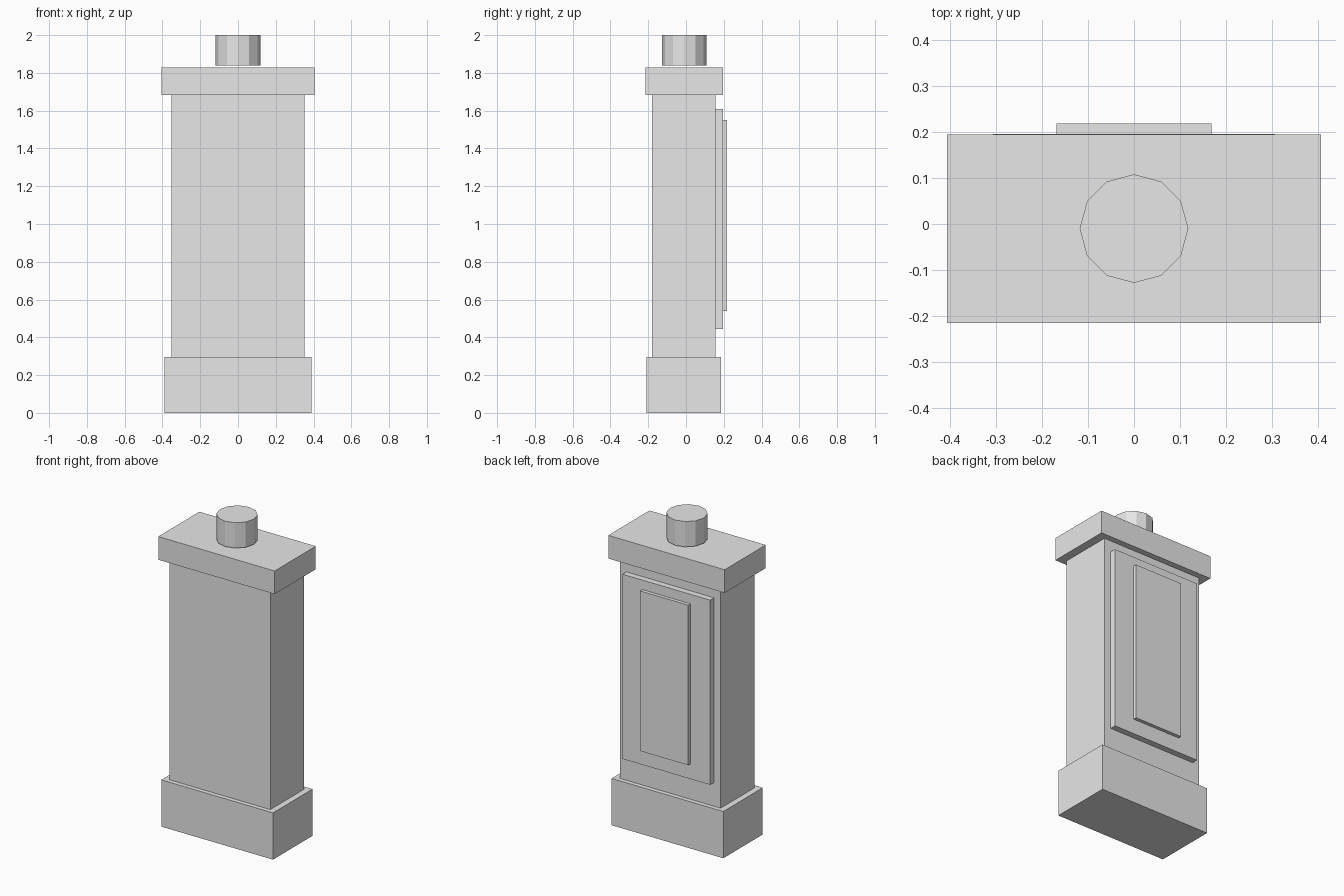
import bpy
import math

cube = bpy.data.objects.get("Cube")
if cube:
    bpy.data.objects.remove(cube, do_unlink=True)

# One plain grey for the whole model
grey = bpy.data.materials.new("light_grey")
grey.use_nodes = True
colour = (0.8, 0.8, 0.8, 1)
grey.diffuse_color = colour
for node in grey.node_tree.nodes:
    if node.type == "BSDF_PRINCIPLED":
        node.inputs["Base Color"].default_value = colour


def finish(name):
    obj = bpy.context.object
    obj.name = name
    obj.data.materials.append(grey)
    return obj


def box(name, half_x, y0, y1, z0, z1):
    """Box centred on x, spanning the given depth and height."""
    bpy.ops.mesh.primitive_cube_add(size=1, location=(0, (y0 + y1) / 2, (z0 + z1) / 2))
    obj = finish(name)
    obj.scale = (2 * half_x, y1 - y0, z1 - z0)
    bpy.ops.object.transform_apply(location=False, rotation=False, scale=True)


# Plinth, shaft and overhanging cap
box("base", 0.39, -0.208, 0.185, 0, 0.295)
box("shaft", 0.352, -0.18, 0.157, 0.295, 1.682)
box("cap", 0.406, -0.215, 0.195, 1.682, 1.828)

# Stepped panels on the back
box("outer_panel", 0.306, 0.157, 0.196, 0.445, 1.61)
box("inner_panel", 0.168, 0.196, 0.218, 0.54, 1.55)

# Twelve-sided knob hovering just above the cap
z0, z1 = 1.84, 2.0
bpy.ops.mesh.primitive_cylinder_add(vertices=12, radius=0.118, depth=z1 - z0,
                                    location=(0, -0.01, (z0 + z1) / 2))
finish("top_knob")
